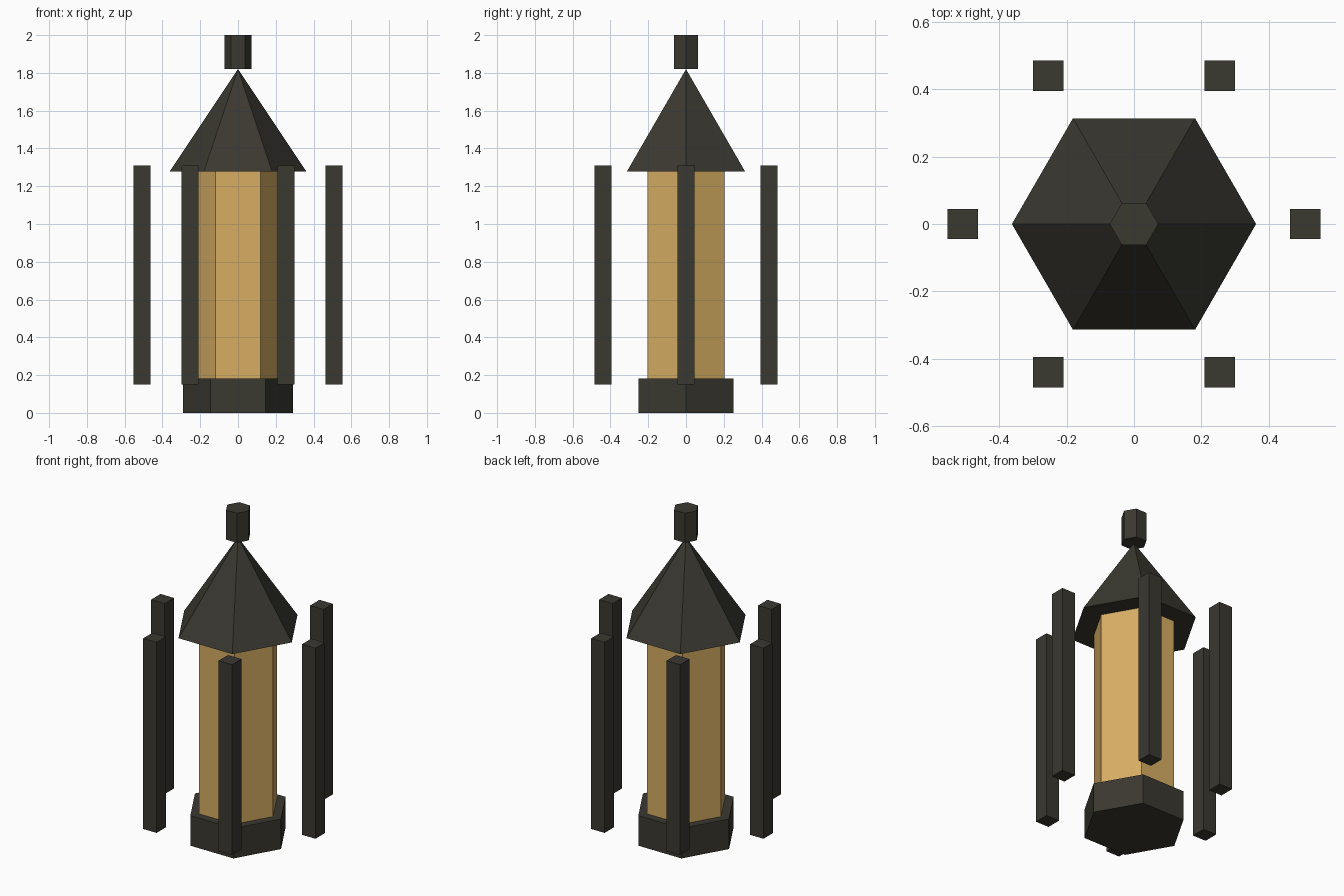
import bpy, math

if "Cube" in bpy.data.objects:
    bpy.data.objects.remove(bpy.data.objects["Cube"])


def material(name, color):
    m = bpy.data.materials.new(name)
    m.diffuse_color = (*color, 1)
    m.use_nodes = True
    m.node_tree.nodes["Principled BSDF"].inputs["Base Color"].default_value = m.diffuse_color
    return m


IRON = material("dark_iron", (0.042, 0.040, 0.030))
GLASS = material("amber_glass", (0.68, 0.42, 0.125))


def hexagon(name, r_bottom, r_top, z0, z1, mat):
    """Six-sided prism or pyramid with corners on the x axis."""
    bpy.ops.mesh.primitive_cone_add(
        vertices=6, radius1=r_bottom, radius2=r_top, depth=z1 - z0,
        location=(0, 0, (z0 + z1) / 2), rotation=(0, 0, math.radians(30)))
    ob = bpy.context.object
    ob.name = name
    bpy.ops.object.transform_apply(location=False, rotation=True, scale=True)
    ob.data.materials.append(mat)
    return ob


# Lantern body, stacked from the ground up
hexagon("base", 0.29, 0.29, 0.0, 0.183, IRON)
hexagon("glass_body", 0.236, 0.236, 0.183, 1.277, GLASS)
hexagon("roof", 0.362, 0.0, 1.277, 1.82, IRON)
hexagon("finial", 0.072, 0.072, 1.82, 2.0, IRON)

# Ring of six free-standing square posts
for i in range(6):
    a = math.radians(60 * i)
    bpy.ops.mesh.primitive_cube_add(
        size=1, location=(0.508 * math.cos(a), 0.508 * math.sin(a), 0.73))
    post = bpy.context.object
    post.name = f"post_{i + 1}"
    post.scale = (0.09, 0.09, 1.16)
    bpy.ops.object.transform_apply(location=False, rotation=False, scale=True)
    post.data.materials.append(IRON)
